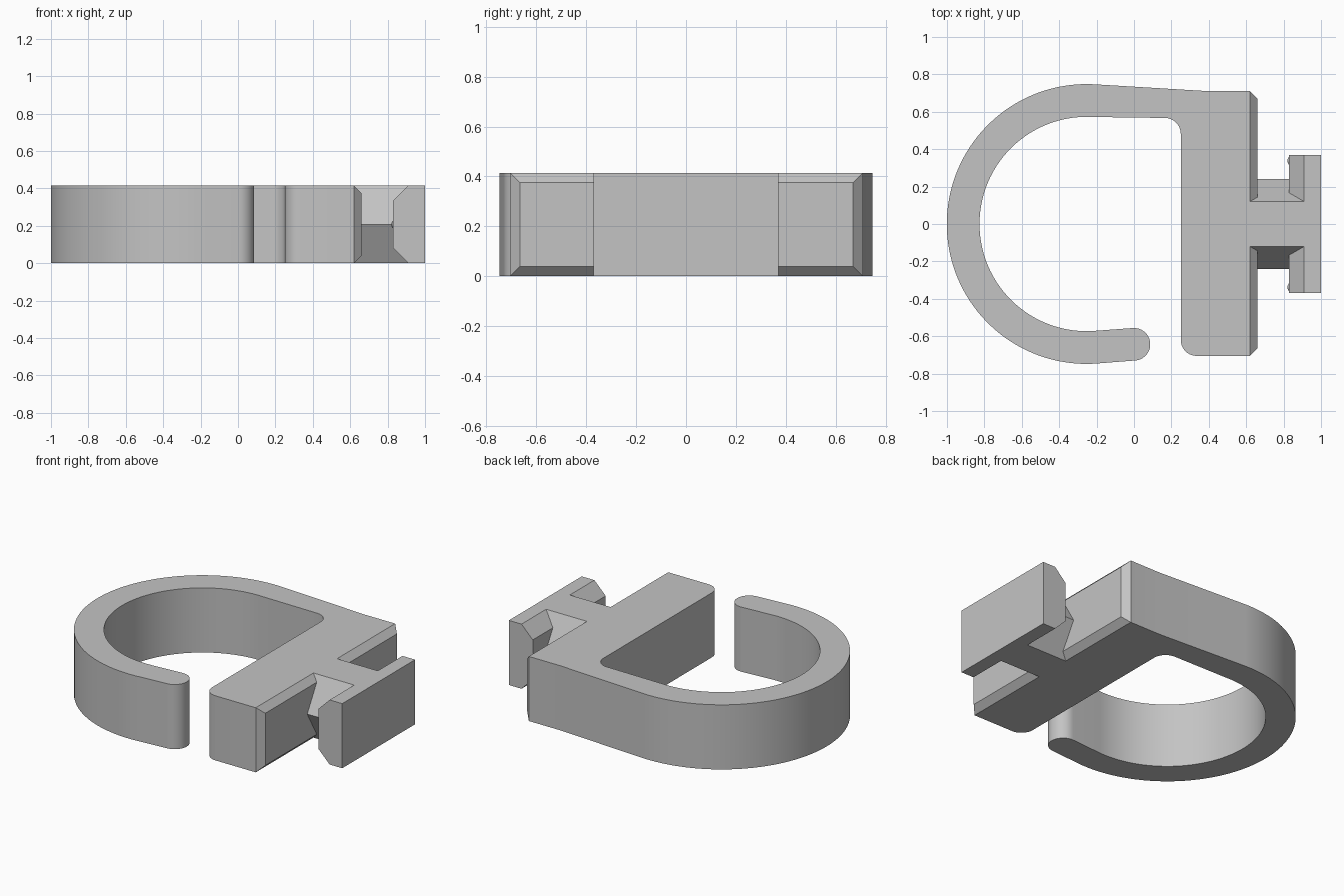
import bpy, bmesh
from math import sin, cos, radians
from mathutils import Vector

if "Cube" in bpy.data.objects:
    bpy.data.objects.remove(bpy.data.objects["Cube"])

H = 0.415          # overall height
MID = H / 2

grey = bpy.data.materials.new("light grey plastic")
grey.use_nodes = True
colour = (0.55, 0.55, 0.55, 1)
grey.diffuse_color = colour
grey.node_tree.nodes["Principled BSDF"].inputs["Base Color"].default_value = colour


def arc(cx, cy, r, start, end, steps):
    """Points on a circular arc, angles in degrees."""
    angles = [radians(start + (end - start) * i / steps) for i in range(steps + 1)]
    return [(cx + r * cos(a), cy + r * sin(a)) for a in angles]


def finish(bm, name):
    bmesh.ops.recalc_face_normals(bm, faces=bm.faces)
    mesh = bpy.data.meshes.new(name)
    bm.to_mesh(mesh)
    bm.free()
    mesh.materials.append(grey)
    obj = bpy.data.objects.new(name, mesh)
    bpy.context.collection.objects.link(obj)
    bpy.ops.object.select_all(action='DESELECT')
    obj.select_set(True)
    bpy.context.view_layer.objects.active = obj
    bpy.ops.object.shade_smooth_by_angle(angle=radians(25))
    return obj


def prism(points, offset):
    """Closed profile of 3D points swept along an offset."""
    bm = bmesh.new()
    face = bm.faces.new([bm.verts.new(p) for p in points])
    swept = bmesh.ops.extrude_face_region(bm, geom=[face])
    moved = [v for v in swept["geom"] if isinstance(v, bmesh.types.BMVert)]
    bmesh.ops.translate(bm, verts=moved, vec=Vector(offset))
    bmesh.ops.recalc_face_normals(bm, faces=bm.faces)
    return bm


# Hook and mounting block as one outline
outline = [(0.62, -0.705), (0.62, 0.71), (0.4, 0.71)]
outline += arc(-0.253, 0, 0.748, 87, 273, 72)           # outer ring
outline += arc(0, -0.643, 0.087, -87, 93, 20)           # rounded hook tip
outline += arc(-0.253, 0, 0.573, 273, 87, 72)           # inner ring
outline += arc(0.165, 0.482, 0.085, 88, 0, 10)          # inner corner fillet
outline += arc(0.335, -0.62, 0.085, 180, 270, 10)       # lower corner round
bm = prism([(x, y, 0) for x, y in outline], (0, 0, H))

# Chamfered mounting face
front = max(bm.faces, key=lambda f: f.calc_center_median().x)
cap = bmesh.ops.extrude_discrete_faces(bm, faces=[front])["faces"][0]
centre = cap.calc_center_median()
for v in cap.verts:
    v.co.x += 0.04
    v.co.y += -0.04 if v.co.y > centre.y else 0.04
    v.co.z += -0.04 if v.co.z > centre.z else 0.04
finish(bm, "hook_body")

# Six-sided neck, widest at mid height
neck = [(-0.12, 0), (0.12, 0), (0.24, MID), (0.12, H), (-0.12, H), (-0.24, MID)]
finish(prism([(0.62, y, z) for y, z in neck], (0.29, 0, 0)), "neck")

# Locking head with chamfered back edges
head = [(1, 0), (1, H), (0.91, H), (0.83, H - 0.08), (0.83, 0.08), (0.91, 0)]
finish(prism([(x, -0.37, z) for x, z in head], (0, 0.74, 0)), "locking_head")

# Small detent bumps on the back of the head
for side, name in ((1, "detent_back"), (-1, "detent_front")):
    bm = bmesh.new()
    bmesh.ops.create_uvsphere(bm, u_segments=20, v_segments=12, radius=0.03)
    bmesh.ops.translate(bm, verts=bm.verts, vec=(0.85, side * 0.338, MID))
    finish(bm, name)
